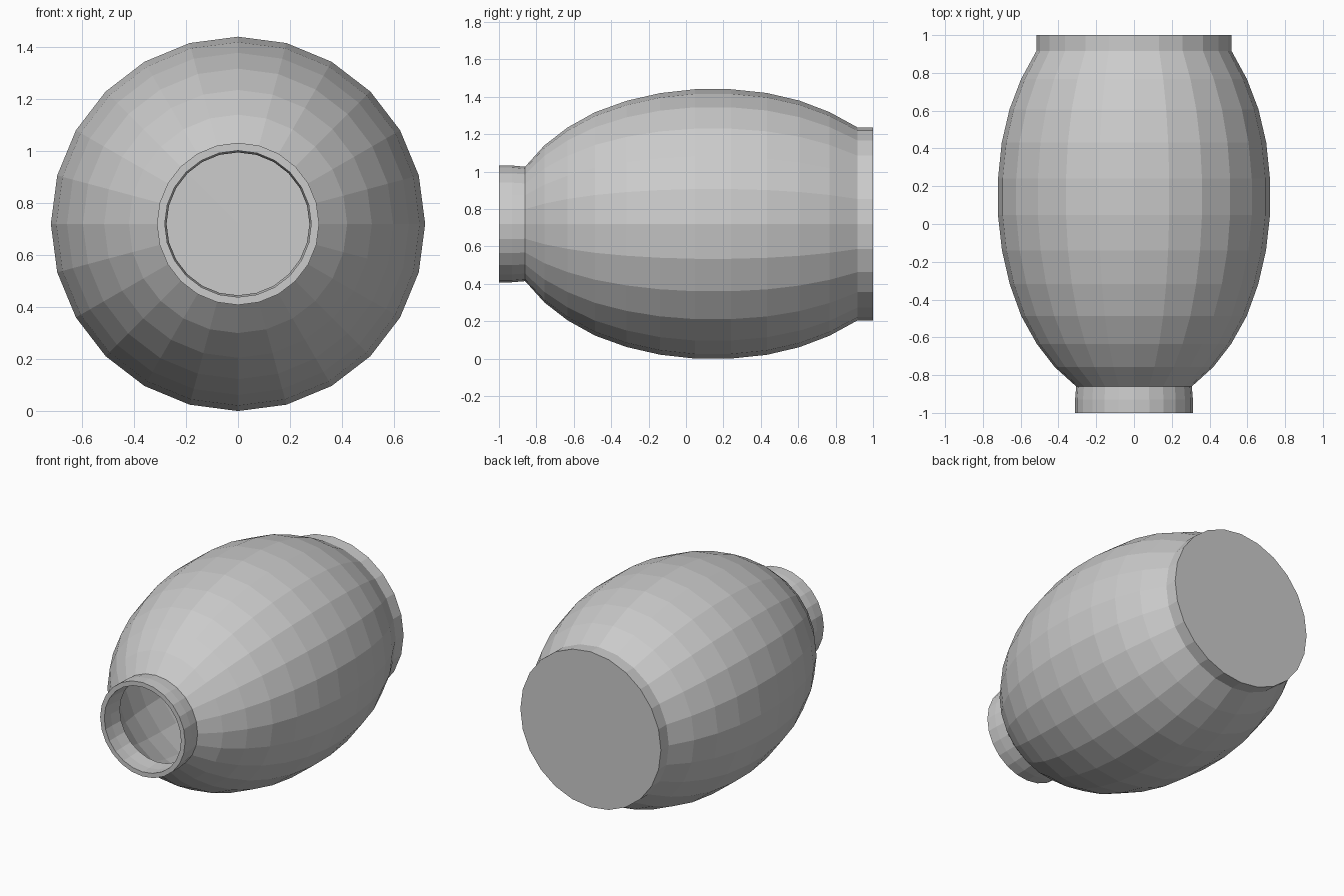
import bpy, bmesh, math
from mathutils import Vector

if "Cube" in bpy.data.objects:
    bpy.data.objects.remove(bpy.data.objects["Cube"])

SIDES = 24
AXIS_Z = 0.72

# Outer profile as (y, radius): mouth, neck, belly, foot, closed base
profile = [
    (-1.0, 0.312), (-0.93, 0.312), (-0.86, 0.306),
    (-0.757, 0.42), (-0.634, 0.515), (-0.487, 0.597), (-0.318, 0.658),
    (-0.14, 0.699), (0.047, 0.72), (0.24, 0.72), (0.432, 0.70),
    (0.607, 0.659), (0.767, 0.598), (0.917, 0.516),
    (1.0, 0.516), (1.0, 0.0),
]

# Spin the profile around the lying axis
bm = bmesh.new()
verts = [bm.verts.new((0, y, AXIS_Z + r)) for y, r in profile]
edges = [bm.edges.new(pair) for pair in zip(verts, verts[1:])]
bmesh.ops.spin(bm, geom=verts + edges, cent=Vector((0, 0, AXIS_Z)),
               axis=Vector((0, 1, 0)), angle=math.tau, steps=SIDES)
bmesh.ops.remove_doubles(bm, verts=bm.verts, dist=0.0005)
bmesh.ops.recalc_face_normals(bm, faces=bm.faces)

# Make sure the base faces outward
base = max(bm.faces, key=lambda f: f.calc_center_median().y)
if base.normal.y < 0:
    bmesh.ops.reverse_faces(bm, faces=bm.faces)

mesh = bpy.data.meshes.new("vase")
bm.to_mesh(mesh)
bm.free()
vase = bpy.data.objects.new("vase", mesh)
bpy.context.collection.objects.link(vase)

# Wall thickness, grown inward, leaving the mouth open
wall = vase.modifiers.new("wall", 'SOLIDIFY')
wall.thickness = 0.03
wall.offset = -1
wall.use_even_offset = True
